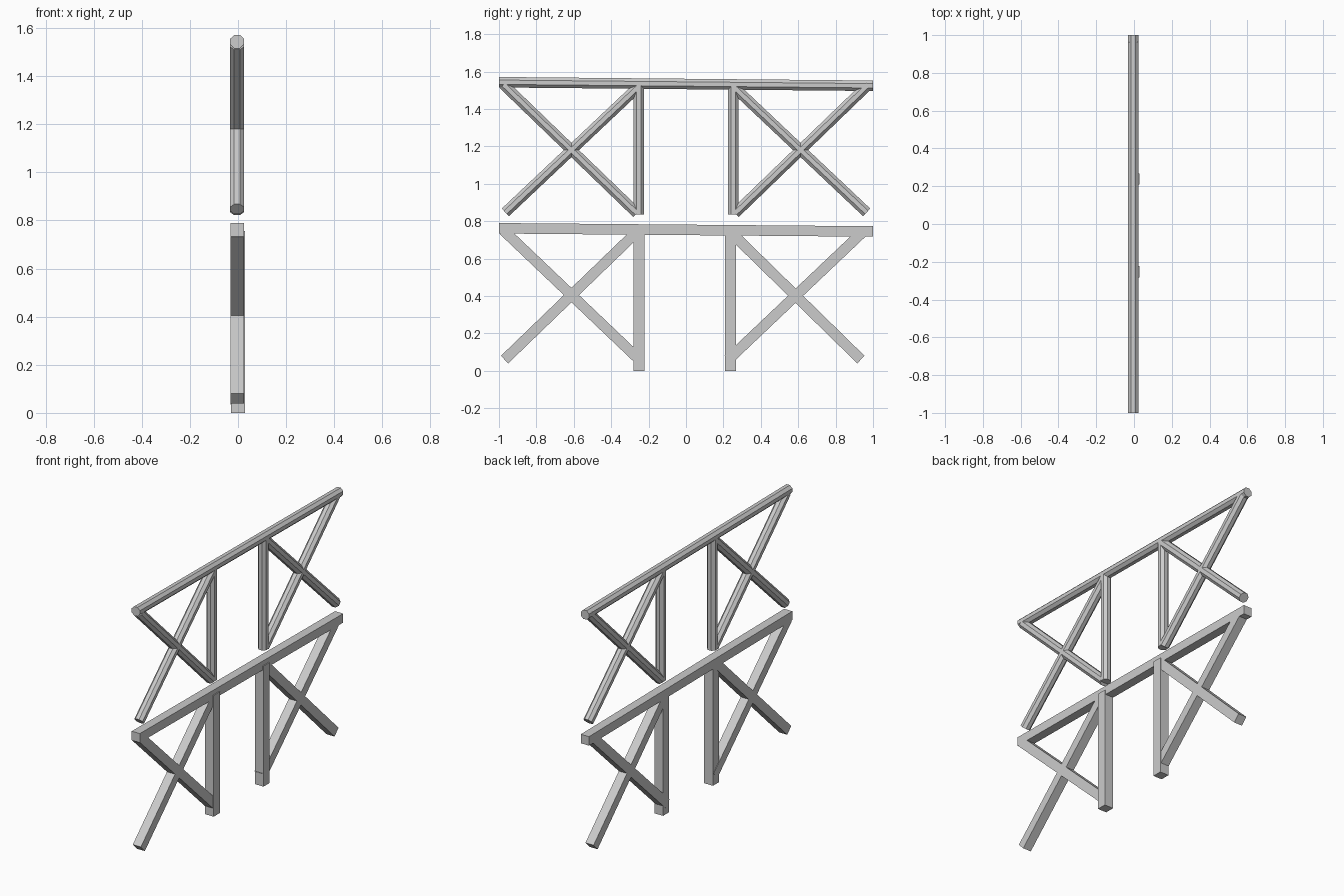
import bpy, bmesh, math
from mathutils import Vector

if "Cube" in bpy.data.objects:
    bpy.data.objects.remove(bpy.data.objects["Cube"])


def beam(name, a, b, sides, wx, wd, cx):
    """Straight prism between two (y, z) points; wx = width in x, wd = depth in the yz plane."""
    a, b = Vector((cx, *a)), Vector((cx, *b))
    side = Vector((1, 0, 0))
    up = (b - a).normalized().cross(side)
    k = 0.5 / math.cos(math.pi / sides)
    bm = bmesh.new()
    rings = []
    for p in (a, b):
        ring = []
        for i in range(sides):
            t = 2 * math.pi * (i + 0.5) / sides
            ring.append(bm.verts.new(p + side * (wx * k * math.cos(t)) + up * (wd * k * math.sin(t))))
        rings.append(ring)
    for i in range(sides):
        j = (i + 1) % sides
        bm.faces.new((rings[0][i], rings[0][j], rings[1][j], rings[1][i]))
    bm.faces.new(rings[0])
    bm.faces.new(rings[1])
    bmesh.ops.recalc_face_normals(bm, faces=bm.faces)
    me = bpy.data.meshes.new(name)
    bm.to_mesh(me)
    bm.free()
    ob = bpy.data.objects.new(name, me)
    bpy.context.collection.objects.link(ob)
    return ob


# Lower frame: square timbers (rail, posts, crossed braces)
square = dict(sides=4, wx=0.056, wd=0.056, cx=-0.004)
post = dict(sides=4, wx=0.06, wd=0.06, cx=0.0)
beam("lower_rail", (-1, 0.762), (1, 0.745), **square)
beam("lower_post_left", (-0.252, 0), (-0.252, 0.755), **post)
beam("lower_post_right", (0.238, 0), (0.238, 0.75), **post)
beam("lower_brace_left_a", (-0.97, 0.06), (-0.26, 0.745), **square)
beam("lower_brace_left_b", (-0.975, 0.75), (-0.245, 0.055), **square)
beam("lower_brace_right_a", (0.935, 0.06), (0.235, 0.745), **square)
beam("lower_brace_right_b", (0.226, 0.06), (0.948, 0.745), **square)

# Upper frame: matching layout in octagonal poles
pole = dict(sides=8, wx=0.057, wd=0.056, cx=-0.004)
beam("upper_rail", (-1, 1.543), (1, 1.524), **pole)
for s, tag in ((-1, "left"), (1, "right")):
    beam("upper_post_" + tag, (s * 0.253, 0.835), (s * 0.253, 1.53), **pole)
    beam("upper_brace_outer_" + tag, (s * 0.966, 0.847), (s * 0.25, 1.523), **pole)
    beam("upper_brace_inner_" + tag, (s * 0.262, 0.842), (s * 0.975, 1.53), **pole)
